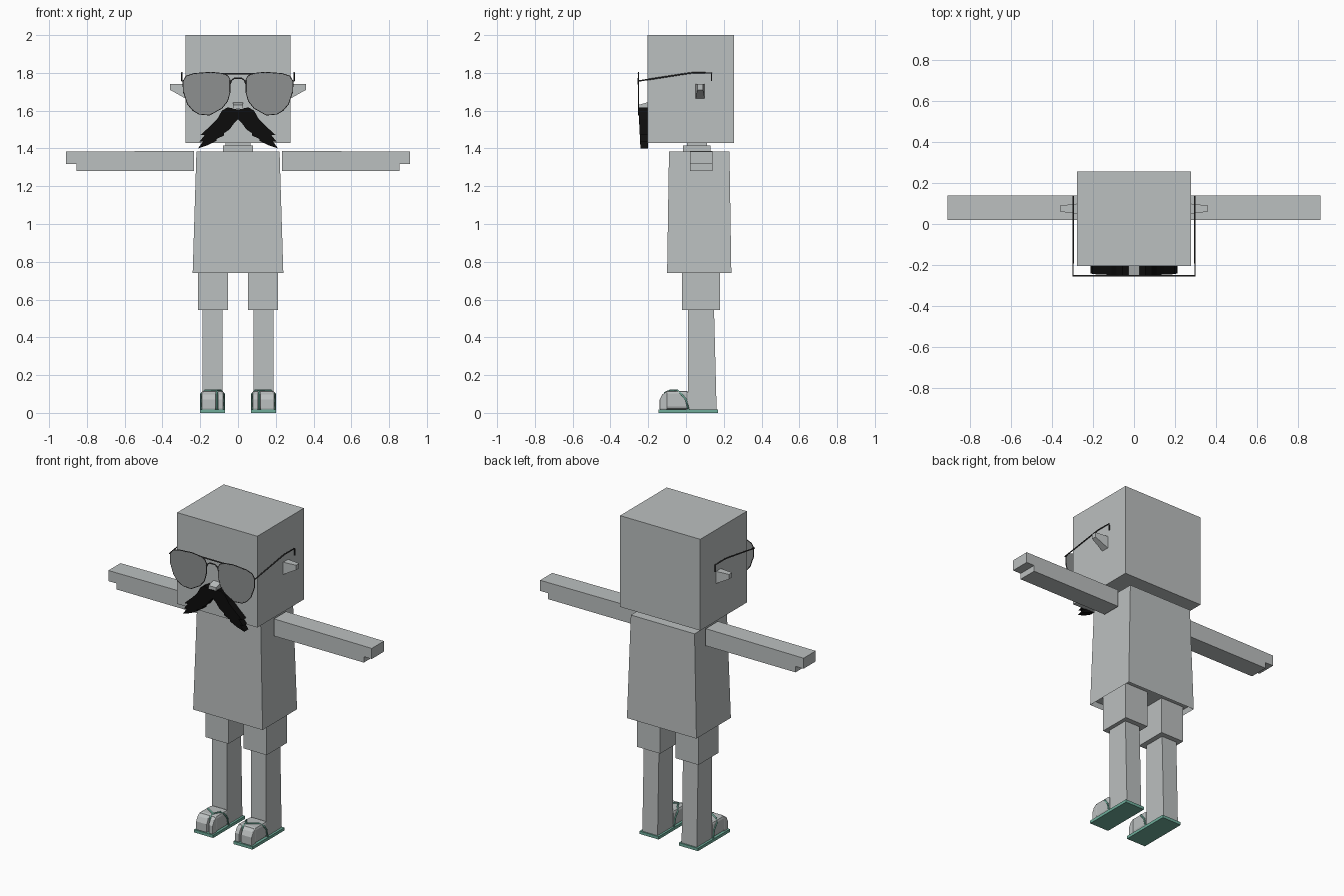
import bpy
import bmesh
from mathutils import Vector

default = bpy.data.objects.get("Cube")
if default:
    bpy.data.objects.remove(default, do_unlink=True)


def material(name, r, g, b):
    m = bpy.data.materials.new(name)
    m.use_nodes = True
    m.diffuse_color = (r, g, b, 1)
    m.node_tree.nodes["Principled BSDF"].inputs["Base Color"].default_value = (r, g, b, 1)
    return m


GREY = material("pale grey", 0.5, 0.525, 0.525)
LENS = material("lens grey", 0.27, 0.28, 0.28)
WIRE = material("wire dark grey", 0.05, 0.05, 0.05)
BLACK = material("hair black", 0.004, 0.004, 0.004)
TEAL = material("sandal teal", 0.16, 0.42, 0.33)


def finish(name, bm, mat, mirror=False, bevel=0):
    """Turn a bmesh into an object, optionally mirrored to the right side."""
    bmesh.ops.recalc_face_normals(bm, faces=bm.faces)
    me = bpy.data.meshes.new(name)
    bm.to_mesh(me)
    bm.free()
    me.materials.append(mat)
    ob = bpy.data.objects.new(name, me)
    bpy.context.collection.objects.link(ob)
    if bevel:
        mod = ob.modifiers.new("Bevel", "BEVEL")
        mod.width = bevel
        mod.segments = 2
    if mirror:
        ob.modifiers.new("Mirror", "MIRROR").use_mirror_merge = False
    return ob


def loft(bottom, top):
    """Join two matching outlines into a closed solid."""
    bm = bmesh.new()
    a = [bm.verts.new(p) for p in bottom]
    b = [bm.verts.new(p) for p in top]
    bm.faces.new(a)
    bm.faces.new(b)
    for i in range(len(a)):
        j = (i + 1) % len(a)
        bm.faces.new((a[i], a[j], b[j], b[i]))
    return bm


def rect(x0, x1, y0, y1, z):
    return [(x0, y0, z), (x1, y0, z), (x1, y1, z), (x0, y1, z)]


def box(name, x, y, z, mat=GREY, mirror=False, bevel=0):
    return finish(name, loft(rect(*x, *y, z[0]), rect(*x, *y, z[1])), mat, mirror, bevel)


def front_plate(name, outline, y0, y1, mat, mirror=True):
    """Extrude an x-z outline along y."""
    bm = loft([(x, y0, z) for x, z in outline], [(x, y1, z) for x, z in outline])
    return finish(name, bm, mat, mirror)


def side_plate(name, outline, x0, x1, mat, mirror=True, bevel=0):
    """Extrude a y-z outline along x."""
    bm = loft([(x0, y, z) for y, z in outline], [(x1, y, z) for y, z in outline])
    return finish(name, bm, mat, mirror, bevel)


def wire(name, paths, radius, mat, cyclic=False, sides=(1, -1)):
    cu = bpy.data.curves.new(name, "CURVE")
    cu.dimensions = "3D"
    cu.bevel_depth = radius
    cu.bevel_resolution = 1
    cu.use_fill_caps = True
    for path in paths:
        for s in sides:
            sp = cu.splines.new("POLY")
            sp.points.add(len(path) - 1)
            for p, (x, y, z) in zip(sp.points, path):
                p.co = (s * x, y, z, 1)
            sp.use_cyclic_u = cyclic
    cu.materials.append(mat)
    ob = bpy.data.objects.new(name, cu)
    bpy.context.collection.objects.link(ob)
    return ob


# Head, neck and nose
box("head", (-0.277, 0.277), (-0.205, 0.255), (1.43, 2))
box("neck", (-0.065, 0.065), (0.005, 0.11), (1.4, 1.44))
box("collar", (-0.08, 0.08), (-0.015, 0.13), (1.38, 1.415))
side_plate("nose", [(-0.2, 1.61), (-0.253, 1.61), (-0.253, 1.63), (-0.2, 1.645)],
           -0.026, 0.026, GREY, mirror=False)

# Ears taper outward, with a level top edge
ear_root = [(0.27, 0.05, 1.66), (0.27, 0.1, 1.66), (0.27, 0.1, 1.74), (0.27, 0.05, 1.74)]
ear_tip = [(0.36, 0.06, 1.71), (0.36, 0.09, 1.71), (0.36, 0.09, 1.74), (0.36, 0.06, 1.74)]
finish("ears", loft(ear_root, ear_tip), GREY, mirror=True)

# Shirt: flared, with a hollow hem
bm = loft(rect(-0.22, 0.22, -0.09, 0.23, 1.385), rect(-0.24, 0.24, -0.1, 0.24, 0.74))
bmesh.ops.recalc_face_normals(bm, faces=bm.faces)
hem = min(bm.faces, key=lambda f: f.calc_center_median().z)
bmesh.ops.inset_region(bm, faces=[hem], thickness=0.012)
for v in hem.verts:
    v.co.z += 0.03
finish("shirt", bm, GREY)

# Arms with a stepped hand
arm = [(0.234, 1.28), (0.855, 1.28), (0.855, 1.317), (0.91, 1.317), (0.91, 1.383), (0.234, 1.387)]
front_plate("arms", arm, 0.02, 0.14, GREY)

# Shorts and legs
box("shorts", (0.052, 0.212), (-0.02, 0.18), (0.545, 0.775), mirror=True)
finish("legs", loft(rect(0.083, 0.188, 0.01, 0.162, 0.018),
                    rect(0.083, 0.188, 0.01, 0.148, 0.56)), GREY, mirror=True)

# Feet: instep, big toe and the other toes, split by the sandal thong
box("insteps", (0.076, 0.194), (-0.112, 0.015), (0.018, 0.117), mirror=True, bevel=0.015)
toe = [(-0.1, 0.018), (-0.14, 0.018), (-0.14, 0.07), (-0.125, 0.098), (-0.1, 0.115)]
side_plate("big_toes", toe, 0.077, 0.106, GREY, bevel=0.004)
side_plate("other_toes", toe, 0.118, 0.193, GREY, bevel=0.004)

# Sandals
box("soles", (0.07, 0.202), (-0.145, 0.17), (0, 0.018), TEAL, mirror=True)
knot = (0.112, -0.085, 0.119)
straps = [[(x, 0.014, 0.015), (x, 0.0, 0.07), (x, -0.025, 0.1), (x + d, -0.045, 0.119), knot]
          for x, d in ((0.074, 0.016), (0.196, -0.02))]
straps.append([knot, (0.112, -0.112, 0.108), (0.112, -0.118, 0.015)])
wire("sandal_straps", straps, 0.005, TEAL)

# Moustache: one ragged half, mirrored
half = [(0, 1.605), (0.055, 1.618), (0.085, 1.6), (0.11, 1.555), (0.145, 1.52),
        (0.2, 1.47), (0.175, 1.472), (0.205, 1.435), (0.185, 1.437), (0.212, 1.4),
        (0.16, 1.417), (0.115, 1.44), (0.115, 1.45), (0.075, 1.468), (0.075, 1.48),
        (0.045, 1.5), (0.02, 1.535), (0, 1.555)]
bm = loft([(x, -0.2, z) for x, z in half],
          [(x, -0.252 + (1.618 - z) * 0.05, z) for x, z in half])
finish("moustache", bm, BLACK, mirror=True)

# Glasses: teardrop lenses, rims, bridges and temple wires
lens = [(0.042, 1.762), (0.052, 1.782), (0.076, 1.796), (0.143, 1.803), (0.235, 1.796),
        (0.275, 1.782), (0.291, 1.755), (0.289, 1.7), (0.266, 1.634), (0.238, 1.601),
        (0.206, 1.582), (0.15, 1.577), (0.085, 1.614), (0.056, 1.65), (0.042, 1.7)]
front_plate("lenses", lens, -0.254, -0.25, LENS)
wire("lens_rims", [[(x, -0.252, z) for x, z in lens]], 0.003, WIRE, cyclic=True)
bridge = [(0.042, 1.74), (0.035, 1.76), (0.018, 1.772)]
arch = bridge + [(-x, z) for x, z in reversed(bridge)]
brow = [(-0.076, 1.795), (0.076, 1.795)]
wire("bridges", [[(x, -0.252, z) for x, z in p] for p in (arch, brow)], 0.004, WIRE, sides=(1,))
temple = [(0.289, -0.252, 1.757), (0.297, -0.252, 1.757), (0.297, 0.0, 1.796),
          (0.297, 0.04, 1.801), (0.297, 0.135, 1.8), (0.297, 0.135, 1.757)]
wire("temples", [temple], 0.004, WIRE)
